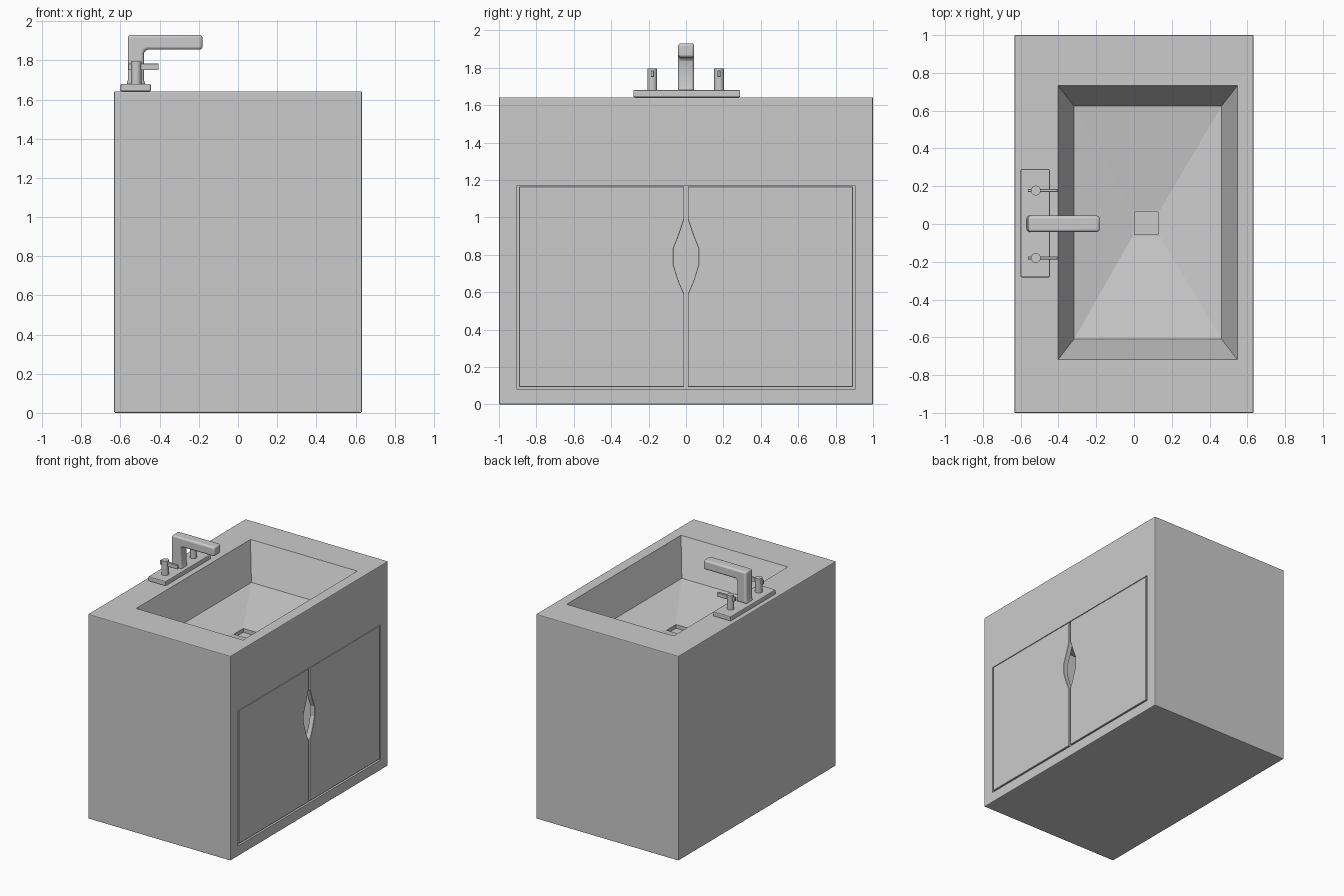
import bpy, bmesh

if "Cube" in bpy.data.objects:
    bpy.data.objects.remove(bpy.data.objects["Cube"])


def finish(bm, name, bevel=0.0, segments=2):
    """Turn a bmesh into an object with optional rounded edges."""
    mesh = bpy.data.meshes.new(name)
    bm.to_mesh(mesh)
    bm.free()
    ob = bpy.data.objects.new(name, mesh)
    bpy.context.collection.objects.link(ob)
    if bevel:
        mod = ob.modifiers.new("round_edges", 'BEVEL')
        mod.width, mod.segments, mod.limit_method = bevel, segments, 'ANGLE'
    return ob


def smooth(ob):
    bpy.ops.object.select_all(action='DESELECT')
    ob.select_set(True)
    bpy.context.view_layer.objects.active = ob
    bpy.ops.object.shade_smooth_by_angle()


def prism(name, points, offset, bevel=0.0, segments=2):
    """Extrude a closed outline by an offset vector."""
    bm = bmesh.new()
    face = bm.faces.new([bm.verts.new(p) for p in points])
    new = bmesh.ops.extrude_face_region(bm, geom=[face])['geom']
    bmesh.ops.translate(bm, vec=offset, verts=[v for v in new if isinstance(v, bmesh.types.BMVert)])
    bmesh.ops.recalc_face_normals(bm, faces=bm.faces)
    return finish(bm, name, bevel, segments)


def box(name, x0, x1, y0, y1, z0, z1, bevel=0.0, segments=2):
    pts = [(x0, y0, z0), (x1, y0, z0), (x1, y1, z0), (x0, y1, z0)]
    return prism(name, pts, (0, 0, z1 - z0), bevel, segments)


def ring(bm, x0, x1, y0, y1, z):
    return [bm.verts.new(p) for p in ((x0, y0, z), (x1, y0, z), (x1, y1, z), (x0, y1, z))]


def bridge(bm, a, b, skip=()):
    for i in range(4):
        if i not in skip:
            j = (i + 1) % 4
            bm.faces.new((a[i], a[j], b[j], b[i]))


# Cabinet shell: box, sunken basin and drain, with a door opening in the +x side
W, H = 0.633, 1.642
bm = bmesh.new()
rings = [ring(bm, *r) for r in (
    (-W, W, -1, 1, 0),
    (-W, W, -1, 1, H),
    (-0.402, 0.547, -0.718, 0.732, H),
    (-0.318, 0.464, -0.610, 0.625, 1.36),
    (-0.008, 0.138, -0.066, 0.074, 1.29),
    (0.002, 0.128, -0.056, 0.064, 1.29),
    (0.002, 0.128, -0.056, 0.064, 1.26))]
bm.faces.new(rings[0][::-1])
bridge(bm, rings[0], rings[1], skip=(1,))
for a, b in zip(rings[1:], rings[2:]):
    bridge(bm, a, b)
bm.faces.new(rings[-1])
Y, Z0, Z1 = 0.905, 0.082, 1.168
opening = [bm.verts.new(p) for p in ((W, -Y, Z0), (W, Y, Z0), (W, Y, Z1), (W, -Y, Z1))]
bridge(bm, [rings[0][1], rings[0][2], rings[1][2], rings[1][1]], opening)
outer = set(rings[0] + rings[1])
edges = [e for e in bm.edges if e.verts[0] in outer and e.verts[1] in outer]
bmesh.ops.recalc_face_normals(bm, faces=bm.faces)
bmesh.ops.bevel(bm, geom=edges, offset=0.006, segments=2, profile=0.5, affect='EDGES')
cabinet = finish(bm, "cabinet")
shell = cabinet.modifiers.new("wall_thickness", 'SOLIDIFY')
shell.thickness, shell.offset = 0.02, -1

# Doors: mirrored panels that leave a lens-shaped hand opening between them
inner = [(0.01, 0.094), (0.01, 0.59), (0.04, 0.66), (0.068, 0.75),
         (0.068, 0.83), (0.04, 0.90), (0.01, 0.99), (0.01, 1.164)]
profile = inner + [(0.893, 1.164), (0.893, 0.094)]
for side, name in ((-1, "left_door"), (1, "right_door")):
    prism(name, [(W, side * y, z) for y, z in profile], (-0.04, 0, 0), 0.002, 1)

# Faucet base plate
box("faucet_plate", -0.60, -0.445, -0.282, 0.29, H, 1.68, 0.006)

# Spout: an L-shaped bar with a wider foot
outline = [(-0.572, 1.675), (-0.562, 1.70), (-0.562, 1.93), (-0.182, 1.93),
           (-0.182, 1.855), (-0.462, 1.855), (-0.475, 1.85), (-0.481, 1.836),
           (-0.481, 1.70), (-0.471, 1.675)]
smooth(prism("spout", [(x, -0.042, z) for x, z in outline], (0, 0.086, 0), 0.014, 3))

# Tap handles: a round post with a flat lever
for y, side in ((-0.18, "left"), (0.177, "right")):
    bpy.ops.mesh.primitive_cylinder_add(vertices=24, radius=0.026, depth=0.12,
                                        location=(-0.52, y, 1.735))
    post = bpy.context.object
    post.name = side + "_handle_post"
    smooth(post)
    box(side + "_handle_lever", -0.562, -0.405, y - 0.008, y + 0.008, 1.75, 1.784, 0.002, 1)
